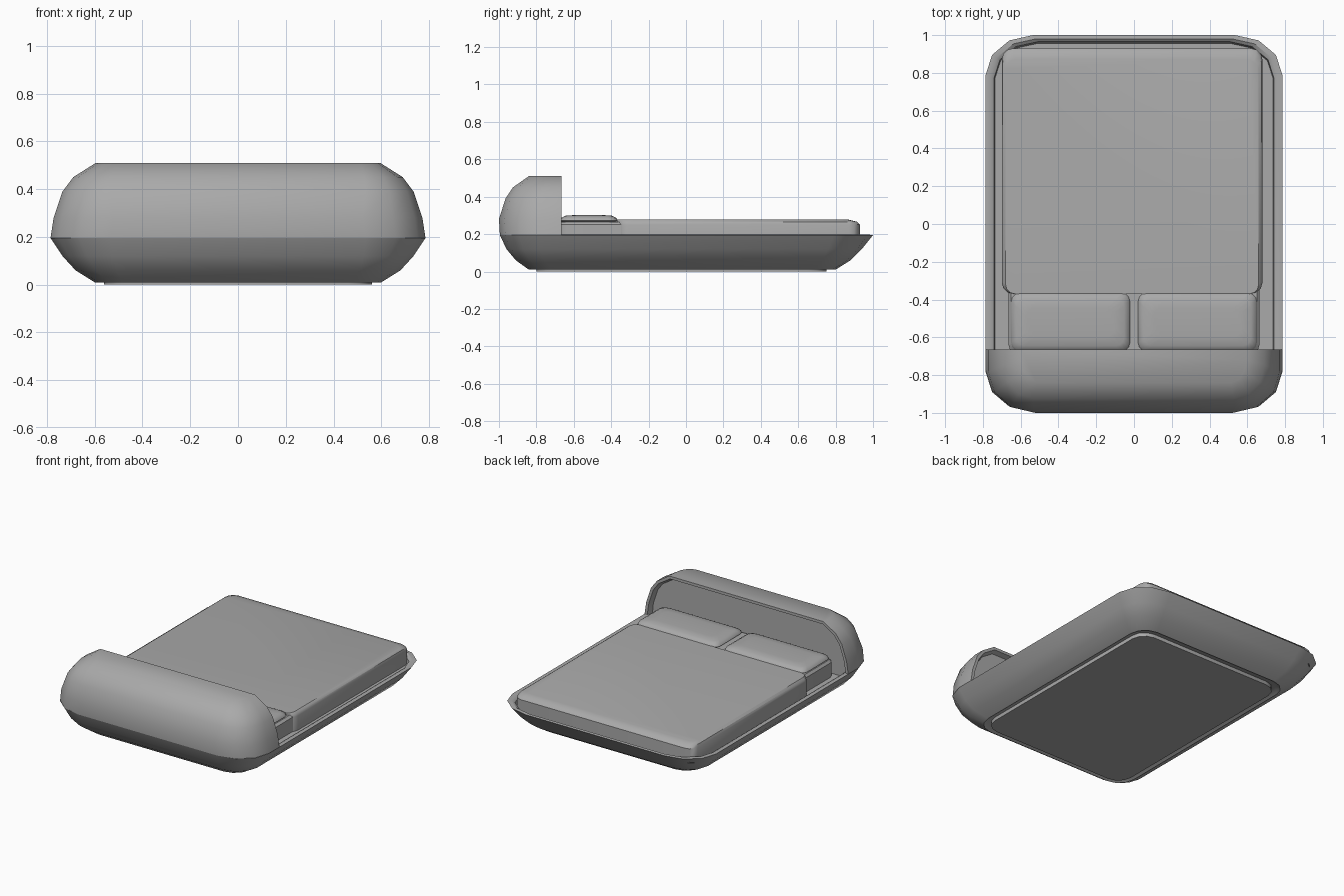
import bpy, bmesh, math

cube = bpy.data.objects.get("Cube")
if cube:
    bpy.data.objects.remove(cube, do_unlink=True)

grey = bpy.data.materials.new("soft_grey")
grey.use_nodes = True
tone = (0.4, 0.4, 0.4, 1)
grey.diffuse_color = tone
grey.node_tree.nodes["Principled BSDF"].inputs["Base Color"].default_value = tone


def ring(bm, x0, x1, y0, y1, rx, ry, z, square_back=False, steps=3):
    """Rounded rectangle, counter-clockwise from the front right corner."""
    verts = []
    for i, (cx, cy) in enumerate([(x0, y0), (x1, y0), (x1, y1), (x0, y1)]):
        k = 0 if square_back and i > 1 else 1
        sx = 1 if cx == x1 else -1
        sy = 1 if cy == y1 else -1
        for s in range(steps + 1):
            a = math.pi + (i + s / steps) * math.pi / 2
            verts.append(bm.verts.new((cx + k * rx * (math.cos(a) - sx),
                                       cy + k * ry * (math.sin(a) - sy), z)))
    return verts


def loft(rings, bottom=True, square_back=False):
    """Skin a stack of rounded rectangles and cap the ends."""
    bm = bmesh.new()
    loops = [ring(bm, *r, square_back=square_back) for r in rings]
    for a, b in zip(loops, loops[1:]):
        for i in range(len(a)):
            j = (i + 1) % len(a)
            bm.faces.new((a[i], a[j], b[j], b[i]))
    bm.faces.new(loops[-1])
    if bottom:
        bm.faces.new(loops[0][::-1])
    bmesh.ops.remove_doubles(bm, verts=bm.verts[:], dist=0.0005)
    return bm


def finish(bm, name, angle=35):
    mesh = bpy.data.meshes.new(name)
    bm.to_mesh(mesh)
    bm.free()
    mesh.materials.append(grey)
    obj = bpy.data.objects.new(name, mesh)
    bpy.context.collection.objects.link(obj)
    bpy.ops.object.select_all(action='DESELECT')
    obj.select_set(True)
    bpy.context.view_layer.objects.active = obj
    bpy.ops.object.shade_smooth_by_angle(angle=math.radians(angle))
    return obj


def wide(hw, y0, y1, rx, ry, z):
    return (-hw, hw, y0, y1, rx, ry, z)


# Floor plinth
finish(loft([wide(0.56, -0.80, 0.75, 0.1, 0.1, 0),
             wide(0.56, -0.80, 0.75, 0.1, 0.1, 0.03)]), "plinth")

# Boat-shaped base with a rim and a sunken deck
finish(loft([wide(0.575, -0.815, 0.775, 0.1, 0.1, 0.025),
             wide(0.60, -0.84, 0.80, 0.12, 0.12, 0.01),
             wide(0.68, -0.91, 0.88, 0.17, 0.15, 0.06),
             wide(0.735, -0.96, 0.94, 0.21, 0.18, 0.12),
             wide(0.785, -0.995, 1.0, 0.25, 0.21, 0.195),
             wide(0.76, -0.97, 0.98, 0.24, 0.2, 0.197),
             wide(0.74, -0.95, 0.965, 0.23, 0.19, 0.185),
             wide(0.735, -0.945, 0.955, 0.22, 0.18, 0.15)]), "base_shell")

# Domed headboard, open at the bottom, with a recessed panel facing the bed
CUT = -0.665
bm = loft([wide(0.785, -0.995, CUT, 0.25, 0.22, 0.195),
           wide(0.772, -1.0, CUT, 0.25, 0.22, 0.28),
           wide(0.735, -0.965, CUT, 0.2, 0.2, 0.39),
           wide(0.69, -0.925, CUT, 0.16, 0.18, 0.45),
           wide(0.595, -0.84, CUT, 0.08, 0.12, 0.51)],
          bottom=False, square_back=True)
bm.normal_update()
panel = [f for f in bm.faces if all(abs(v.co.y - CUT) < 0.001 for v in f.verts)]
bmesh.ops.inset_region(bm, faces=panel, thickness=0.02, use_boundary=False)
bmesh.ops.inset_region(bm, faces=panel, thickness=0.015, use_boundary=False)
for v in {v for f in panel for v in f.verts}:
    v.co.y -= 0.03
    if v.co.z < 0.2:
        v.co.z = 0.15
finish(bm, "headboard")

# Mattress
finish(loft([wide(0.665, -0.685, 0.88, 0.05, 0.05, 0.15),
             wide(0.665, -0.685, 0.88, 0.05, 0.05, 0.25),
             wide(0.65, -0.67, 0.86, 0.04, 0.04, 0.265)]), "mattress")

# Blanket, softer at the foot end
finish(loft([(-0.70, 0.68, -0.37, 0.93, 0.06, 0.06, 0.15),
             (-0.70, 0.68, -0.37, 0.93, 0.06, 0.06, 0.25),
             (-0.695, 0.675, -0.37, 0.915, 0.06, 0.06, 0.266),
             (-0.68, 0.66, -0.37, 0.87, 0.05, 0.05, 0.277)],
            square_back=False), "blanket")

# Pillows
for side, name in ((-1, "right_pillow"), (1, "left_pillow")):
    rings = []
    for inset, z in ((0.012, 0.262), (0, 0.272), (0.006, 0.285), (0.03, 0.298), (0.08, 0.302)):
        xs = sorted((side * (0.022 + inset), side * (0.65 - inset)))
        rings.append((*xs, -0.675 + inset, -0.365 - inset, 0.045, 0.045, z))
    finish(loft(rings), name, 50)
